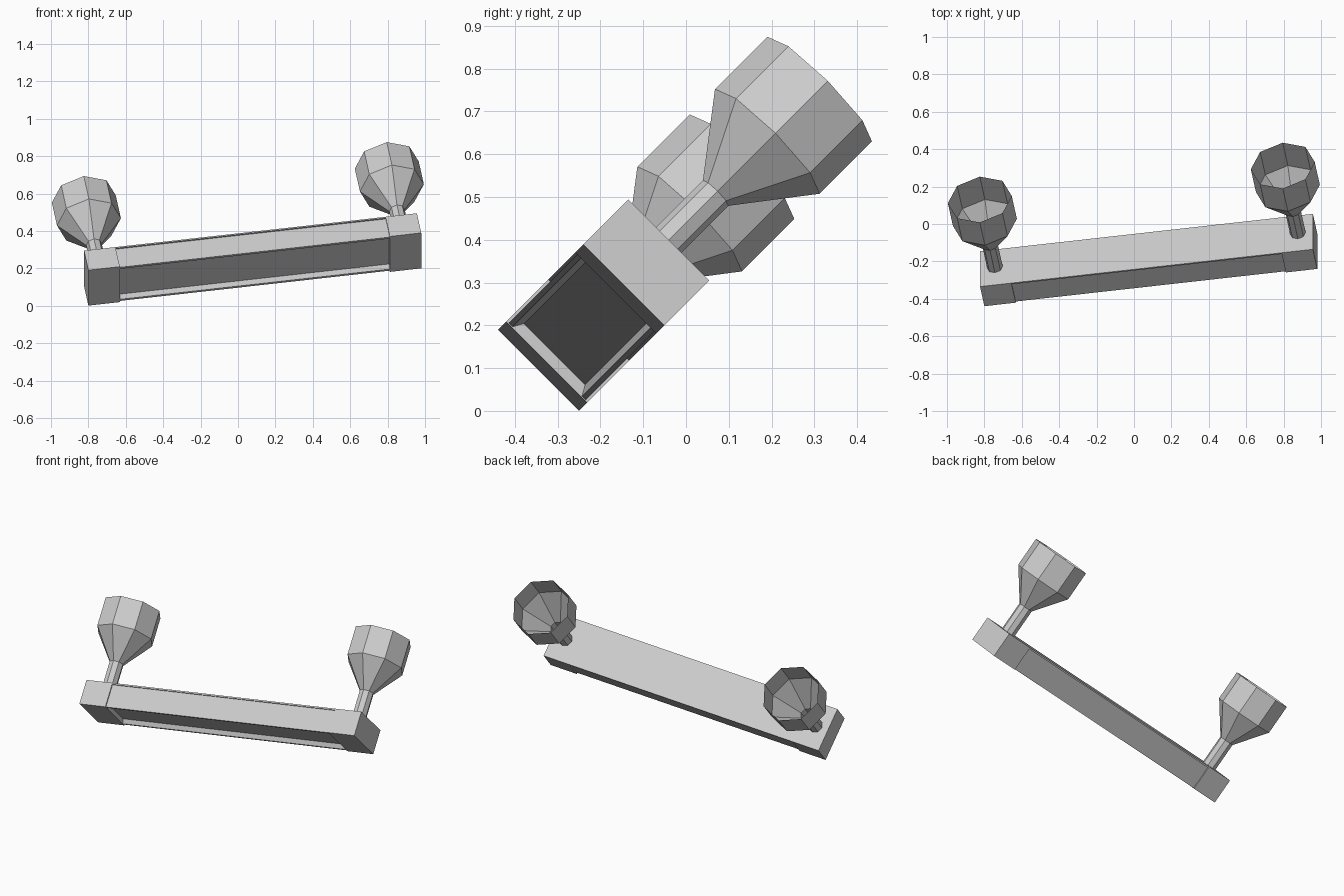
import bpy, bmesh, math
from mathutils import Matrix

cube = bpy.data.objects.get("Cube")
if cube:
    bpy.data.objects.remove(cube, do_unlink=True)

grey = bpy.data.materials.new("plain grey")
grey.use_nodes = True
colour = (0.6, 0.6, 0.6, 1)
grey.diffuse_color = colour
grey.node_tree.nodes["Principled BSDF"].inputs["Base Color"].default_value = colour

# Fixture frame: x along the bar, z out of its back, origin mid front face
FRAME = (Matrix.Translation((0.09, -0.245, 0.195))
         @ Matrix.Rotation(math.radians(-45), 4, 'X')
         @ Matrix.Rotation(math.radians(-9), 4, 'Y'))
HALF_LEN, BLOCK, WIDTH, DEPTH = 0.901, 0.17, 0.268, 0.15
INNER = HALF_LEN - BLOCK


def finish(name, bm):
    bmesh.ops.recalc_face_normals(bm, faces=bm.faces)
    mesh = bpy.data.meshes.new(name)
    bm.to_mesh(mesh)
    bm.free()
    mesh.materials.append(grey)
    obj = bpy.data.objects.new(name, mesh)
    obj.matrix_world = FRAME
    bpy.context.collection.objects.link(obj)
    return obj


def box(name, x0, x1, width, z0, z1):
    bm = bmesh.new()
    place = (Matrix.Translation(((x0 + x1) / 2, 0, (z0 + z1) / 2))
             @ Matrix.Diagonal((x1 - x0, width, z1 - z0, 1)))
    bmesh.ops.create_cube(bm, size=1, matrix=place)
    return finish(name, bm)


def extrude_along_bar(name, half_profile, x0, x1):
    """Mirror a (y, z) half profile and extrude it along the bar."""
    profile = half_profile + [(-y, z) for y, z in reversed(half_profile)]
    bm = bmesh.new()
    face = bm.faces.new([bm.verts.new((x0, y, z)) for y, z in profile])
    new = bmesh.ops.extrude_face_region(bm, geom=[face])["geom"]
    verts = [v for v in new if isinstance(v, bmesh.types.BMVert)]
    bmesh.ops.translate(bm, verts=verts, vec=(x1 - x0, 0, 0))
    return finish(name, bm)


def lathe(name, profile, x, sides=8):
    """Open thin-walled shell of revolution about the z axis."""
    bm = bmesh.new()
    rings = []
    for r, z in profile:
        angles = [math.tau * i / sides for i in range(sides)]
        rings.append([bm.verts.new((x + r * math.cos(a), r * math.sin(a), z)) for a in angles])
    for low, high in zip(rings, rings[1:]):
        for i in range(sides):
            j = (i + 1) % sides
            bm.faces.new((low[i], low[j], high[j], high[i]))
    return finish(name, bm)


# Bar: channel with a shallow sloped recess in front, and a back plate
channel = [(0.115, 0.002), (0.127, 0.002), (0.127, 0.142), ]
recess = [(0.101, 0.027)]
extrude_along_bar("bar_channel", recess + channel, -INNER, INNER)
box("bar_back_plate", -INNER, INNER, WIDTH, 0.141, DEPTH)

# End blocks and hollow cups on stems
for side, sign in (("left", 1), ("right", -1)):
    ends = sorted((sign * INNER, sign * HALF_LEN))
    box(side + "_end_block", ends[0], ends[1], WIDTH, 0, DEPTH)
    lathe(side + "_cup", [(0.042, 0.145), (0.042, 0.32), (0.173, 0.493), (0.173, 0.668)],
          sign * 0.82)
